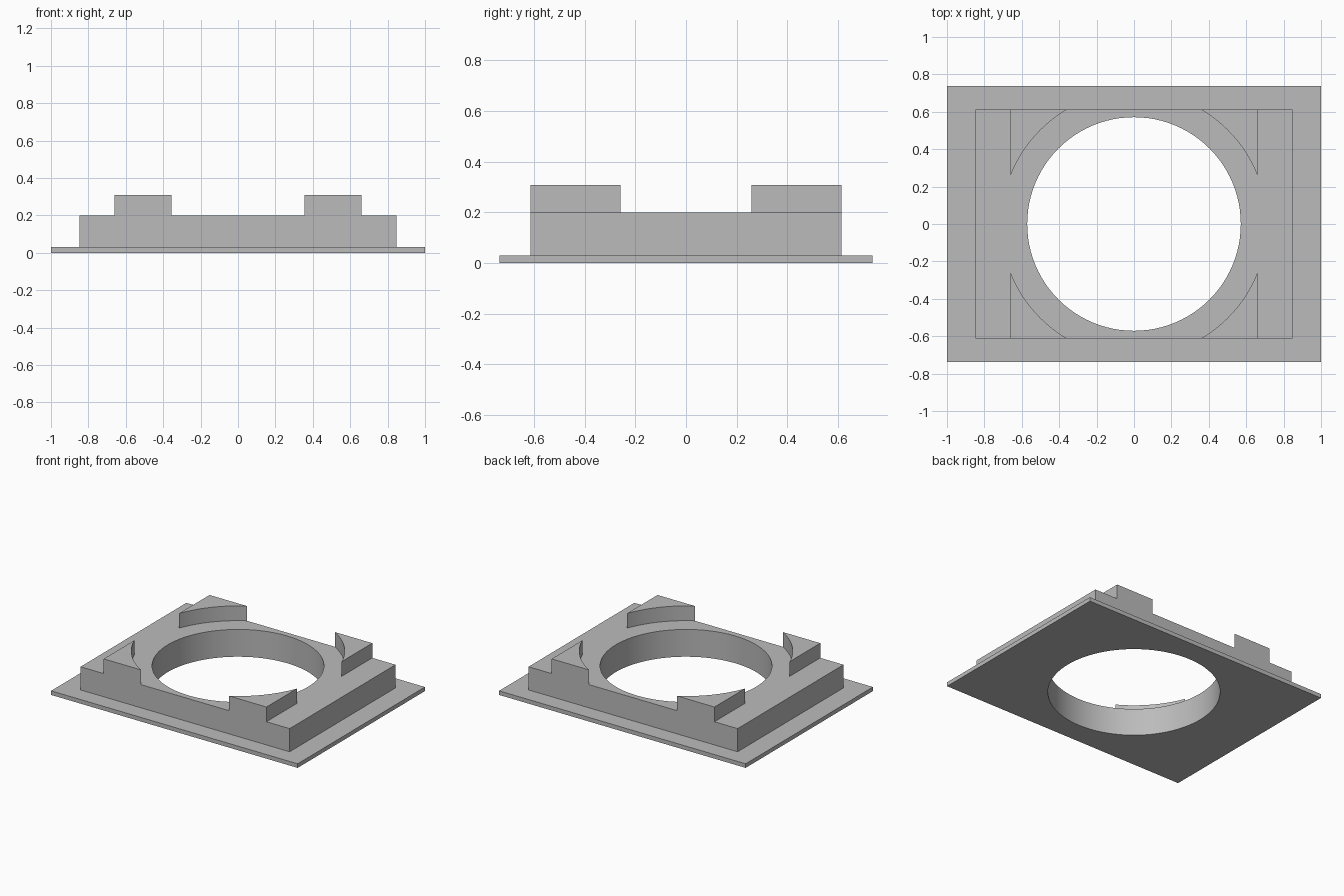
import bpy, bmesh, math

cube = bpy.data.objects.get("Cube")
if cube:
    bpy.data.objects.remove(cube, do_unlink=True)

HOLE_R, STOP_R = 0.571, 0.709      # opening and corner stop radii
PLATE_X, PLATE_Y, PLATE_TOP = 1.0, 0.737, 0.03
BODY_X, BODY_Y, BODY_TOP = 0.848, 0.613, 0.2
STOP_X, STOP_TOP = 0.66, 0.308

grey = bpy.data.materials.new("plain grey")
grey.use_nodes = True
colour = (0.5, 0.5, 0.5, 1)
grey.diffuse_color = colour
grey.node_tree.nodes["Principled BSDF"].inputs["Base Color"].default_value = colour


def finish(bm, name):
    bmesh.ops.recalc_face_normals(bm, faces=bm.faces)
    mesh = bpy.data.meshes.new(name)
    bm.to_mesh(mesh)
    bm.free()
    mesh.materials.append(grey)
    obj = bpy.data.objects.new(name, mesh)
    bpy.context.collection.objects.link(obj)
    bpy.ops.object.select_all(action='DESELECT')
    obj.select_set(True)
    bpy.context.view_layer.objects.active = obj
    bpy.ops.object.shade_smooth_by_angle(angle=math.radians(30))
    return obj


def holed_slab(name, hx, hy, z0, z1, segments=96):
    """Rectangular slab with a round opening through its middle."""
    corner = math.atan2(hy, hx)
    angles = [math.tau * i / segments for i in range(segments)]
    angles += [corner, math.pi - corner, math.pi + corner, math.tau - corner]
    bm = bmesh.new()
    columns = []
    for a in sorted(angles):
        c, s = math.cos(a), math.sin(a)
        reach = min(hx / max(abs(c), 1e-9), hy / max(abs(s), 1e-9))
        columns.append([bm.verts.new((r * c, r * s, z)) for r, z in
                        ((HOLE_R, z0), (reach, z0), (reach, z1), (HOLE_R, z1))])
    for i, a in enumerate(columns):
        b = columns[(i + 1) % len(columns)]
        for k in range(4):
            n = (k + 1) % 4
            bm.faces.new((a[k], a[n], b[n], b[k]))
    return finish(bm, name)


# Thin flange and raised body
holed_slab("base_plate", PLATE_X, PLATE_Y, 0, PLATE_TOP)
holed_slab("raised_body", BODY_X, BODY_Y, PLATE_TOP, BODY_TOP)

# Corner stops with a concave inner side, mirrored to all four corners
start, end = math.acos(STOP_X / STOP_R), math.asin(BODY_Y / STOP_R)
steps = 16
arc = [start + (end - start) * i / steps for i in range(steps + 1)]
outline = [(STOP_R * math.cos(a), STOP_R * math.sin(a)) for a in arc]
outline.append((STOP_X, BODY_Y))
bm = bmesh.new()
base = bm.faces.new([bm.verts.new((x, y, BODY_TOP)) for x, y in outline])
top = bmesh.ops.extrude_face_region(bm, geom=[base], use_keep_orig=True)["geom"]
bmesh.ops.translate(bm, vec=(0, 0, STOP_TOP - BODY_TOP),
                    verts=[v for v in top if isinstance(v, bmesh.types.BMVert)])
stops = finish(bm, "corner_stops")
mirror = stops.modifiers.new("mirror", 'MIRROR')
mirror.use_axis = (True, True, False)
mirror.use_mirror_merge = False
